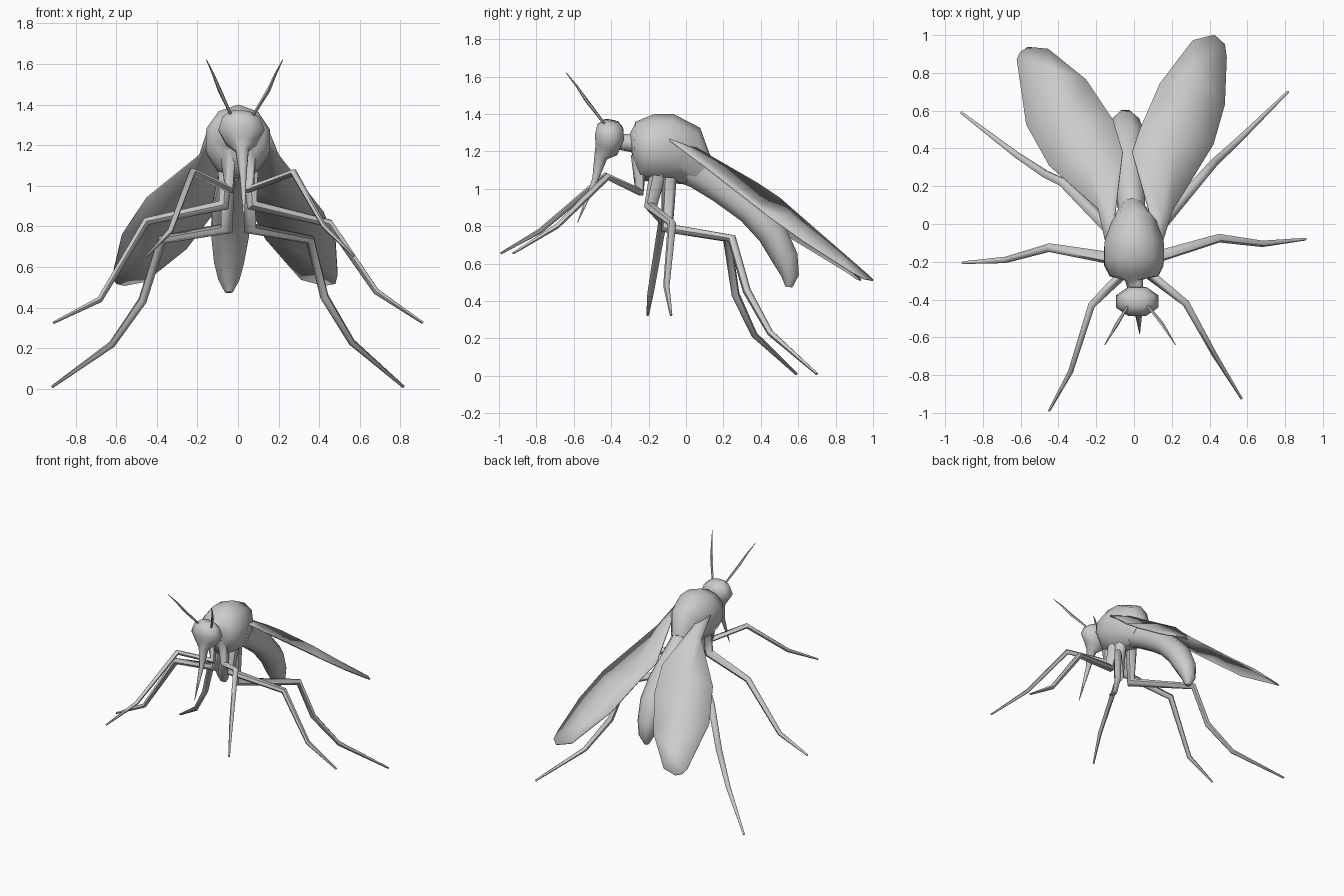
import bpy, bmesh, math
from mathutils import Vector

grey = bpy.data.materials.new("body_grey")
grey.diffuse_color = (0.6, 0.6, 0.6, 1)


def finish(name, bm, angle):
    bmesh.ops.recalc_face_normals(bm, faces=bm.faces)
    me = bpy.data.meshes.new(name)
    bm.to_mesh(me)
    bm.free()
    ob = bpy.data.objects.new(name, me)
    bpy.context.collection.objects.link(ob)
    me.materials.append(grey)
    bpy.ops.object.select_all(action='DESELECT')
    ob.select_set(True)
    bpy.context.view_layer.objects.active = ob
    bpy.ops.object.shade_smooth_by_angle(angle=math.radians(angle))
    return ob


def loft(name, stations, sides=6, angle=60):
    """Tube through stations (x, y, z, side radius, other radius)."""
    bm = bmesh.new()
    pts = [Vector(s[:3]) for s in stations]
    u, rings = Vector((1, 0, 0)), []
    for i, s in enumerate(stations):
        t = Vector()
        if i > 0:
            t += (pts[i] - pts[i - 1]).normalized()
        if i < len(pts) - 1:
            t += (pts[i + 1] - pts[i]).normalized()
        t.normalize()
        u = (u - t * t.dot(u)).normalized()
        v = t.cross(u)
        ra, rb = s[3], s[-1]
        ring = []
        for k in range(sides):
            a = math.tau * (k + 0.5) / sides
            ring.append(bm.verts.new(pts[i] + u * ra * math.cos(a) + v * rb * math.sin(a)))
        rings.append(ring)
    for a, b in zip(rings, rings[1:]):
        for k in range(sides):
            m = (k + 1) % sides
            bm.faces.new((a[k], a[m], b[m], b[k]))
    bm.faces.new(rings[0])
    bm.faces.new(rings[-1])
    return finish(name, bm, angle)


def wing(name, rows, lifts, tip):
    """Thin pleated blade: rows of (outer, inner) edge points with a raised or sunk midline."""
    bm = bmesh.new()
    grid = []
    for (o, n), h in zip(rows, lifts):
        o, n = Vector(o), Vector(n)
        mid = (o + n) / 2 + Vector((0, 0, h))
        grid.append([bm.verts.new(p) for p in (o, mid, n)])
    grid[-1][1].co = tip
    for a, b in zip(grid, grid[1:]):
        for k in range(2):
            bm.faces.new((a[k], a[k + 1], b[k + 1], b[k]))
    ob = finish(name, bm, 60)
    mod = ob.modifiers.new("thickness", 'SOLIDIFY')
    mod.thickness = 0.008
    mod.offset = 0


# thorax with neck
loft("thorax", [
    (0.01, -0.36, 1.25, 0.04), (0.00, -0.295, 1.245, 0.05),
    (0.00, -0.275, 1.25, 0.135, 0.11), (0.00, -0.21, 1.225, 0.165, 0.18),
    (0.00, -0.11, 1.215, 0.165, 0.19), (0.00, -0.02, 1.18, 0.13, 0.175),
    (-0.01, 0.07, 1.09, 0.075, 0.095)], 10)

# curved abdomen
loft("abdomen", [
    (0.00, -0.03, 1.14, 0.09, 0.11), (-0.01, 0.07, 1.085, 0.075, 0.095),
    (-0.025, 0.20, 1.00, 0.085, 0.09), (-0.035, 0.35, 0.885, 0.10, 0.085),
    (-0.04, 0.46, 0.765, 0.10, 0.085), (-0.045, 0.53, 0.63, 0.08, 0.075),
    (-0.045, 0.557, 0.535, 0.055, 0.05), (-0.045, 0.55, 0.475, 0.02)], 8)

# head running down into the proboscis
loft("head", [
    (0.02, -0.40, 1.365, 0.055, 0.04), (0.017, -0.405, 1.335, 0.10, 0.075),
    (0.017, -0.41, 1.275, 0.122, 0.085), (0.018, -0.425, 1.21, 0.08, 0.07),
    (0.02, -0.455, 1.175, 0.035, 0.04), (0.025, -0.485, 1.05, 0.018),
    (0.03, -0.58, 0.82, 0.002)], 8)

# antennae
for side, bx, mx, ex in (("left", -0.03, -0.09, -0.155), ("right", 0.07, 0.15, 0.22)):
    loft("antenna_" + side, [
        (bx, -0.43, 1.34, 0.007), (mx, -0.53, 1.47, 0.010),
        ((mx + ex) / 2, -0.585, 1.55, 0.006), (ex, -0.64, 1.62, 0.002)], 5)

# legs: hip, trochanter, knee, ankle, (toe joint), tip
legs = {
    "front_leg_left": [(-0.05, -0.25, 1.18), (-0.045, -0.25, 0.985), (-0.225, -0.43, 1.07),
                       (-0.335, -0.78, 0.775), (-0.45, -0.99, 0.655)],
    "front_leg_right": [(0.05, -0.25, 1.18), (0.06, -0.25, 0.985), (0.275, -0.42, 1.065),
                        (0.425, -0.69, 0.80), (0.57, -0.925, 0.655)],
    "middle_leg_left": [(-0.06, -0.15, 1.08), (-0.07, -0.19, 0.905), (-0.45, -0.125, 0.825),
                        (-0.68, -0.19, 0.44), (-0.91, -0.205, 0.325)],
    "middle_leg_right": [(0.06, -0.15, 1.08), (0.07, -0.19, 0.905), (0.45, -0.075, 0.815),
                         (0.68, -0.105, 0.48), (0.91, -0.08, 0.325)],
    "hind_leg_left": [(-0.05, -0.09, 1.06), (-0.055, -0.10, 0.79), (-0.375, 0.22, 0.735),
                      (-0.47, 0.265, 0.435), (-0.62, 0.365, 0.22), (-0.915, 0.59, 0.01)],
    "hind_leg_right": [(0.05, -0.09, 1.06), (0.06, -0.10, 0.79), (0.355, 0.245, 0.735),
                       (0.425, 0.325, 0.455), (0.56, 0.45, 0.23), (0.815, 0.70, 0.01)],
}
for name, path in legs.items():
    radii = [0.045, 0.034, 0.023, 0.017, 0.007]
    if name.startswith("front"):
        radii = [0.045, 0.028, 0.019, 0.014, 0.006]
    if len(path) == 6:
        radii = [0.04, 0.036, 0.025, 0.022, 0.017, 0.007]
    loft(name, [p + (r,) for p, r in zip(path, radii)], 6)

# wings
wing("wing_right", [
    ((0.15, -0.10, 1.27), (0.09, -0.07, 1.28)), ((0.20, 0.06, 1.15), (0.085, 0.05, 1.22)),
    ((0.42, 0.42, 0.87), (-0.01, 0.38, 1.03)), ((0.48, 0.63, 0.72), (0.03, 0.50, 0.95)),
    ((0.49, 0.88, 0.56), (0.135, 0.74, 0.74)), ((0.48, 0.95, 0.52), (0.31, 0.97, 0.54))],
    (0, 0.01, -0.03, 0.03, 0.02, 0), (0.425, 1.0, 0.51))
wing("wing_left", [
    ((-0.15, -0.10, 1.27), (-0.09, -0.07, 1.28)), ((-0.19, 0.08, 1.15), (-0.10, 0.05, 1.22)),
    ((-0.45, 0.31, 0.94), (-0.06, 0.38, 1.03)), ((-0.57, 0.525, 0.76), (-0.11, 0.55, 0.88)),
    ((-0.62, 0.87, 0.55), (-0.255, 0.765, 0.69)), ((-0.60, 0.91, 0.52), (-0.455, 0.925, 0.53))],
    (0, 0.01, -0.03, 0.03, 0.02, 0), (-0.56, 0.935, 0.51))
